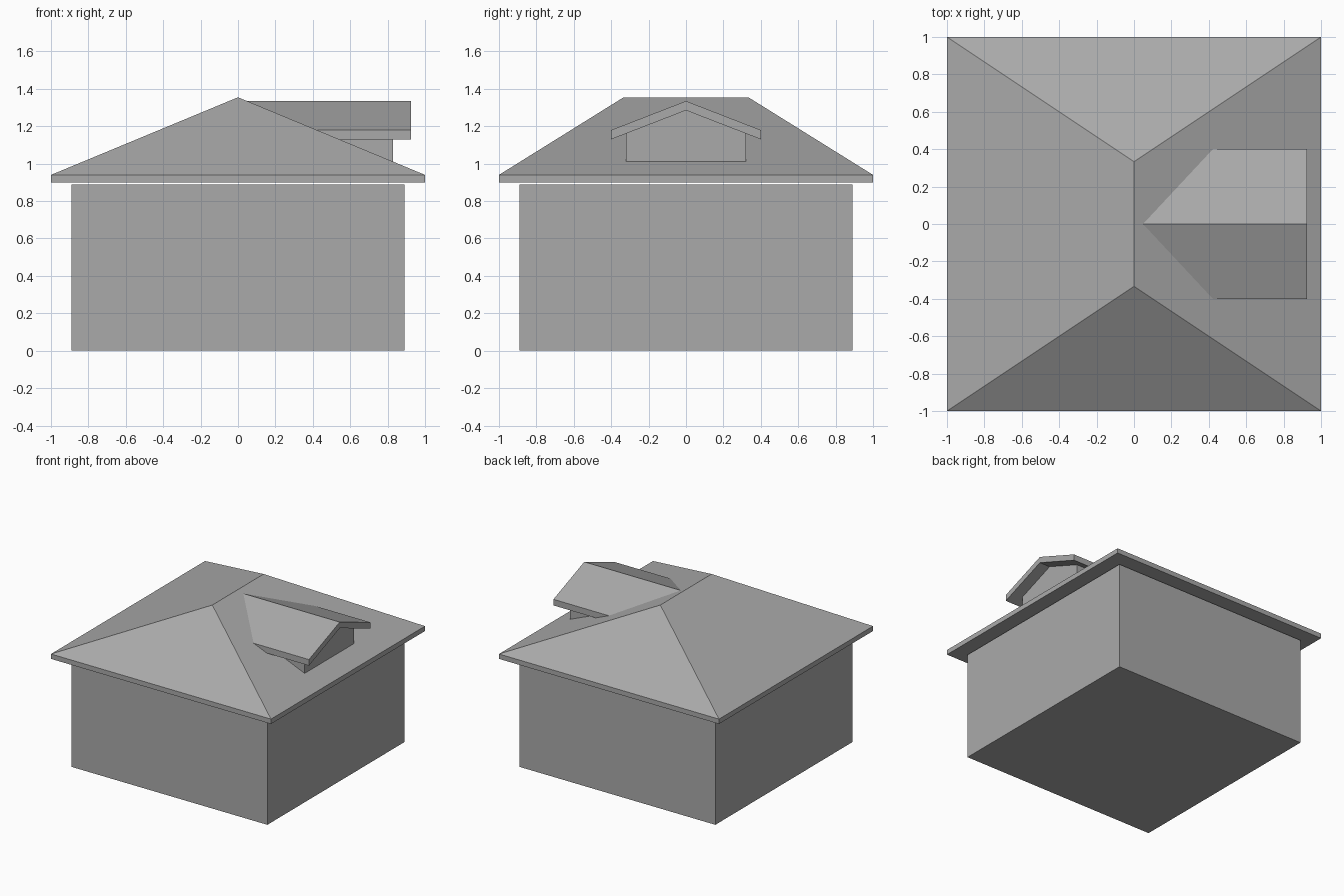
import bpy
import bmesh

cube = bpy.data.objects.get("Cube")
if cube:
    bpy.data.objects.remove(cube, do_unlink=True)

# Single plain grey
grey = bpy.data.materials.new("plain grey")
grey.use_nodes = True
colour = (0.4, 0.4, 0.4, 1)
grey.diffuse_color = colour
grey.node_tree.nodes["Principled BSDF"].inputs["Base Color"].default_value = colour


def finish(name, bm):
    bmesh.ops.recalc_face_normals(bm, faces=bm.faces)
    mesh = bpy.data.meshes.new(name)
    bm.to_mesh(mesh)
    bm.free()
    mesh.materials.append(grey)
    obj = bpy.data.objects.new(name, mesh)
    bpy.context.collection.objects.link(obj)
    return obj


def box(bm, half, z0, z1):
    """Add a square block and return its top face."""
    verts = bmesh.ops.create_cube(bm, size=1)["verts"]
    for v in verts:
        v.co = (v.co.x * 2 * half, v.co.y * 2 * half, z1 if v.co.z > 0 else z0)
    return max(bm.faces, key=lambda f: f.calc_center_median().z)


def extrude_x(name, outline, x0, x1):
    """Sweep a (y, z) outline along x."""
    bm = bmesh.new()
    face = bm.faces.new([bm.verts.new((x0, y, z)) for y, z in outline])
    swept = bmesh.ops.extrude_face_region(bm, geom=[face])["geom"]
    moved = [g for g in swept if isinstance(g, bmesh.types.BMVert)]
    bmesh.ops.translate(bm, vec=(x1 - x0, 0, 0), verts=moved)
    return finish(name, bm)


# House walls
bm = bmesh.new()
box(bm, 0.89, 0, 0.89)
finish("house_walls", bm)

# Hip roof: eave slab with its top raised to a ridge along y
bm = bmesh.new()
top = box(bm, 1, 0.9, 0.94)
raised = bmesh.ops.extrude_face_region(bm, geom=[top])["geom"]
bmesh.ops.delete(bm, geom=[top], context="FACES_ONLY")
ridge = [g for g in raised if isinstance(g, bmesh.types.BMVert)]
for v in ridge:
    v.co = (0, v.co.y / 3, 1.355)
bmesh.ops.remove_doubles(bm, verts=ridge, dist=0.001)
finish("hip_roof", bm)

# Dormer walls, running back into the roof
extrude_x("dormer_walls",
          [(-0.32, 1.0), (0.32, 1.0), (0.32, 1.161), (0, 1.285), (-0.32, 1.161)],
          0.2, 0.83)

# Dormer gable roof
slope = [(-0.4, 1.18), (0, 1.335), (0.4, 1.18)]
underside = [(y, z - 0.05) for y, z in reversed(slope)]
extrude_x("dormer_roof", slope + underside, 0.04, 0.925)
